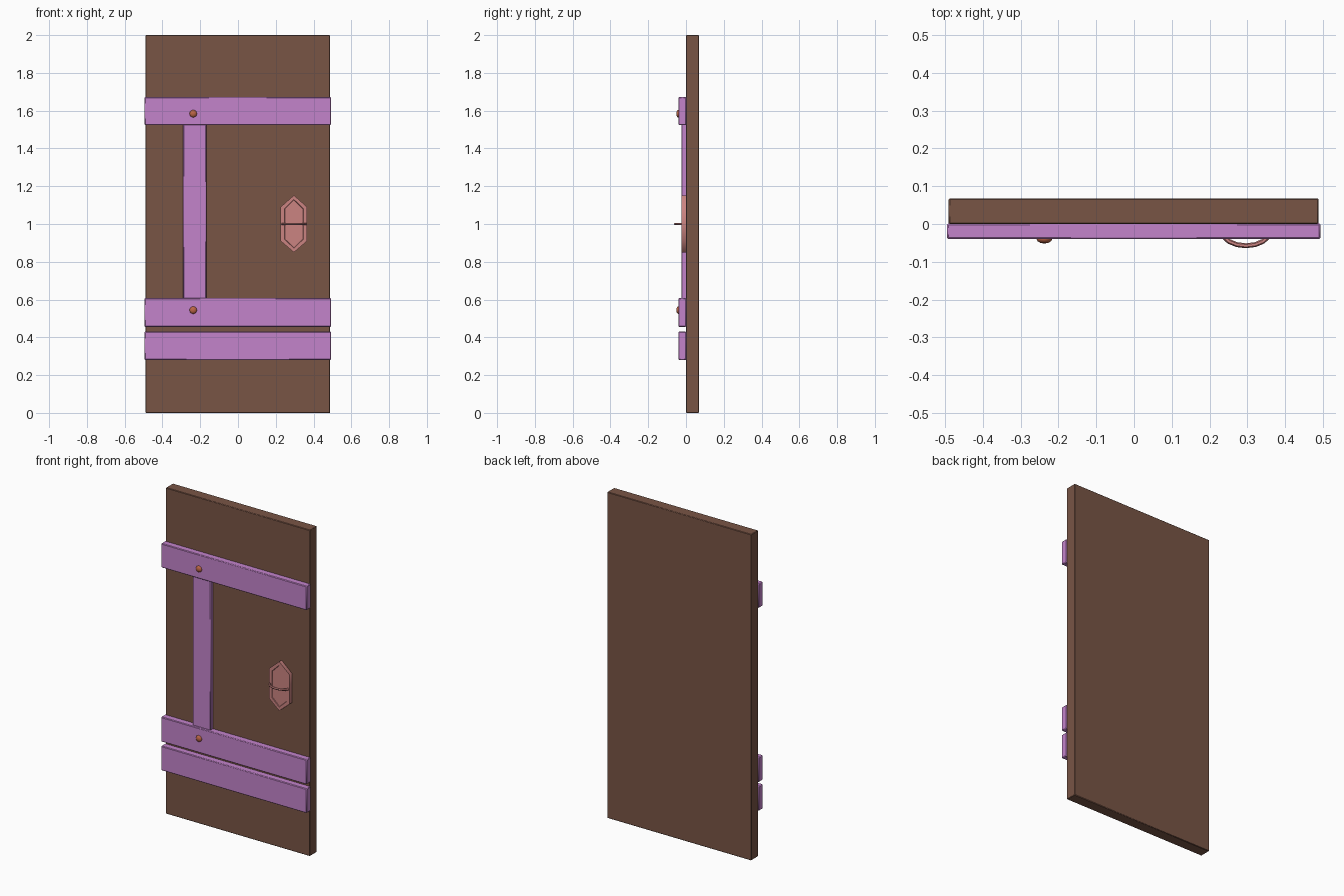
import bpy, bmesh, math
from mathutils import Matrix, Vector

if "Cube" in bpy.data.objects:
    bpy.data.objects.remove(bpy.data.objects["Cube"])


def material(name, rgb):
    m = bpy.data.materials.new(name)
    m.diffuse_color = (*rgb, 1)
    m.use_nodes = True
    m.node_tree.nodes["Principled BSDF"].inputs["Base Color"].default_value = m.diffuse_color
    return m


WOOD = material("brown_wood", (0.19, 0.09, 0.06))
TRIM = material("purple_trim", (0.55, 0.23, 0.60))
IRON = material("rose_metal", (0.60, 0.23, 0.22))
RIVET = material("copper", (0.50, 0.13, 0.06))


def finish(name, bm, mat):
    bmesh.ops.recalc_face_normals(bm, faces=bm.faces)
    me = bpy.data.meshes.new(name)
    bm.to_mesh(me)
    bm.free()
    me.materials.append(mat)
    ob = bpy.data.objects.new(name, me)
    bpy.context.collection.objects.link(ob)
    return ob


def box(name, x, y, z, mat, bevel=0.004):
    bm = bmesh.new()
    bmesh.ops.create_cube(bm, size=1)
    for v in bm.verts:
        v.co = Vector([(a + b) / 2 + c * (b - a) for c, (a, b) in zip(v.co, (x, y, z))])
    ob = finish(name, bm, mat)
    mod = ob.modifiers.new("soft_edges", "BEVEL")
    mod.width = bevel
    mod.segments = 1
    return ob


# Door slab
box("door_slab", (-0.49, 0.488), (0, 0.068), (0, 2), WOOD, 0.003)

# Cross boards and the upright between them
for name, z0, z1 in (("top_board", 1.524, 1.672),
                     ("middle_board", 0.456, 0.608),
                     ("bottom_board", 0.28, 0.43)):
    box(name, (-0.495, 0.493), (-0.04, 0.002), (z0, z1), TRIM)
box("upright_board", (-0.29, -0.168), (-0.025, 0.002), (0.6, 1.53), TRIM, 0.003)

# Low-poly rivets
for name, z in (("top_rivet", 1.584), ("middle_rivet", 0.544)):
    bm = bmesh.new()
    bmesh.ops.create_uvsphere(bm, u_segments=8, v_segments=6, radius=0.021)
    bmesh.ops.scale(bm, vec=(1, 1, 0.6), verts=bm.verts)
    bmesh.ops.rotate(bm, matrix=Matrix.Rotation(math.pi / 2, 3, "X"), verts=bm.verts)
    bmesh.ops.translate(bm, vec=(-0.237, -0.039, z), verts=bm.verts)
    finish(name, bm, RIVET)

# Six-sided handle plate with a shallow recessed panel
CX = 0.296
bm = bmesh.new()
outline = [(0, 0.152), (0.07, 0.09), (0.07, -0.09), (0, -0.15), (-0.07, -0.09), (-0.07, 0.09)]
face = bm.faces.new([bm.verts.new((CX + x, 0.002, 1 + z)) for x, z in outline])
front = bmesh.ops.extrude_face_region(bm, geom=[face])["geom"]
bmesh.ops.translate(bm, vec=(0, -0.026, 0), verts=[g for g in front if isinstance(g, bmesh.types.BMVert)])
bmesh.ops.recalc_face_normals(bm, faces=bm.faces)
panel = min(bm.faces, key=lambda f: f.calc_center_median().y)
bmesh.ops.inset_region(bm, faces=[panel], thickness=0.022)
bmesh.ops.inset_region(bm, faces=[panel], thickness=0.003, depth=-0.004)
finish("handle_plate", bm, IRON)

# Curved pull: six-sided tube swept along half an ellipse
bm = bmesh.new()
STEPS, SIDES, R = 8, 6, 0.0065
rings = []
for i in range(STEPS + 1):
    t = math.pi * i / STEPS
    centre = Vector((CX + 0.064 * math.cos(t), -0.018 - 0.0395 * math.sin(t), 1))
    out = Vector((0.0395 * math.cos(t), -0.064 * math.sin(t), 0)).normalized()
    rings.append([bm.verts.new(centre + R * (out * math.cos(a) + Vector((0, 0, math.sin(a)))))
                  for a in (2 * math.pi * k / SIDES for k in range(SIDES))])
for a, b in zip(rings, rings[1:]):
    for k in range(SIDES):
        n = (k + 1) % SIDES
        bm.faces.new((a[k], a[n], b[n], b[k]))
bm.faces.new(rings[0])
bm.faces.new(rings[-1])
finish("handle_pull", bm, IRON)

# Smooth shading with sharp edges kept
bpy.ops.object.select_all(action="SELECT")
bpy.context.view_layer.objects.active = bpy.data.objects["door_slab"]
bpy.ops.object.shade_smooth_by_angle(angle=math.radians(50))
